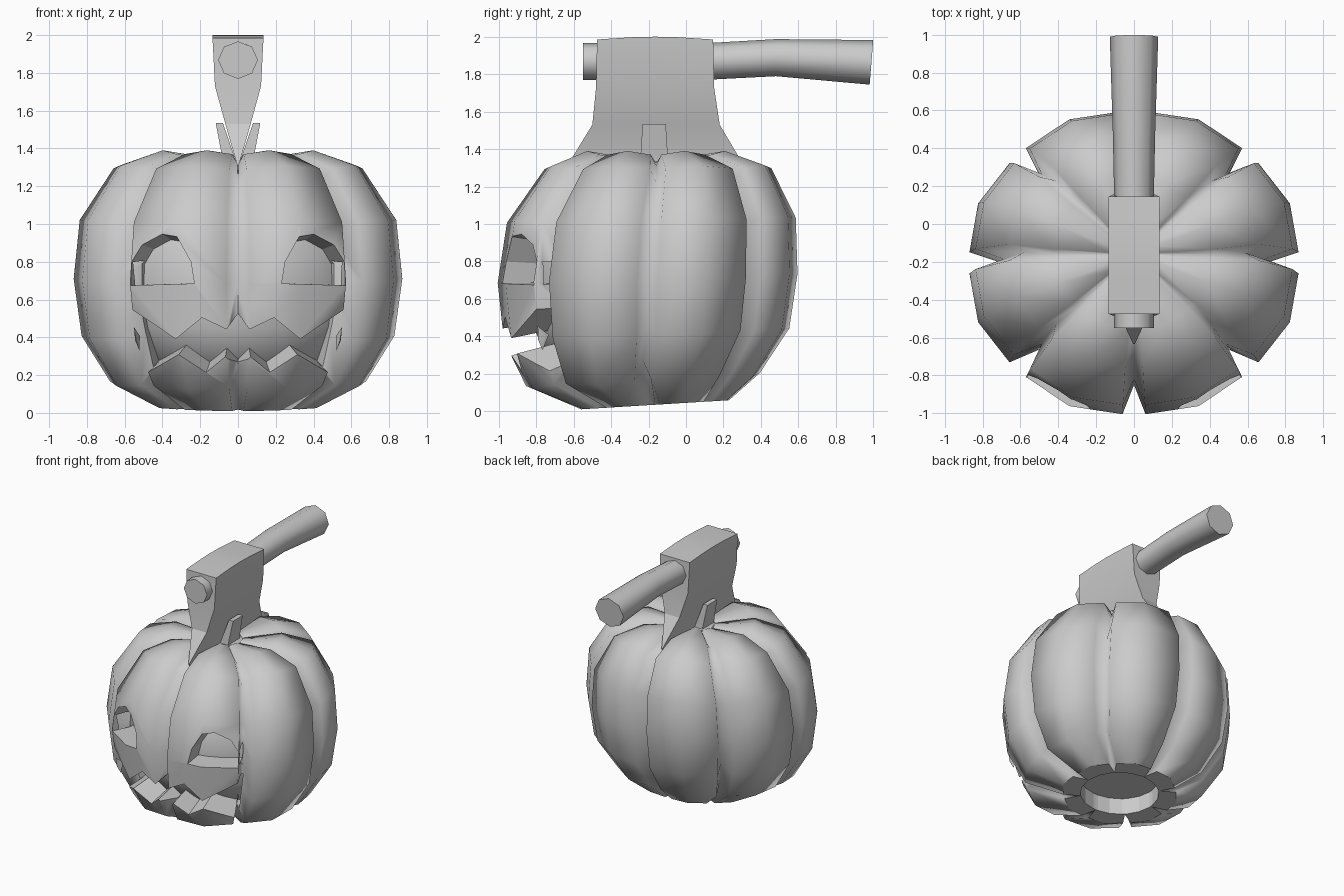
import bpy, bmesh, math
from mathutils import Vector

cube = bpy.data.objects.get("Cube")
if cube:
    bpy.data.objects.remove(cube, do_unlink=True)

gray = bpy.data.materials.new("plain gray")
gray.use_nodes = True
gray.diffuse_color = (0.6, 0.6, 0.6, 1)
gray.node_tree.nodes["Principled BSDF"].inputs["Base Color"].default_value = gray.diffuse_color


def finish(name, bm, smooth=False):
    bmesh.ops.recalc_face_normals(bm, faces=bm.faces)
    for f in bm.faces:
        f.smooth = smooth
    me = bpy.data.meshes.new(name)
    bm.to_mesh(me)
    bm.free()
    me.materials.append(gray)
    ob = bpy.data.objects.new(name, me)
    bpy.context.collection.objects.link(ob)
    return ob


def loft(bm, rings, cap_end=True):
    """Skin a list of closed rings of points; returns the last row."""
    rows = [[bm.verts.new(p) for p in ring] for ring in rings]
    n = len(rows[0])
    for a, b in zip(rows, rows[1:]):
        for i in range(n):
            j = (i + 1) % n
            bm.faces.new((a[i], a[j], b[j], b[i]))
    bm.faces.new(rows[0][::-1])
    if cap_end:
        bm.faces.new(rows[-1])
    return rows[-1]


def activate(ob):
    bpy.ops.object.select_all(action='DESELECT')
    ob.select_set(True)
    bpy.context.view_layer.objects.active = ob


# Pumpkin rows: radius, height, groove depth, centre y
CY, CZ = -0.2, 0.7
ASPECT = 0.92
PROFILE = [(0.30, 0.165, 0, -0.165), (0.30, 0.035, 0, -0.165), (0.43, 0.035, 0.12, -0.165),
           (0.68, 0.17, 0.14, -0.23), (0.83, 0.41, 0.16, -0.21), (0.872, 0.71, 0.17, -0.205),
           (0.84, 1.02, 0.16, -0.185), (0.66, 1.295, 0.12, -0.15), (0.43, 1.37, 0.06, -0.16),
           (0.13, 1.335, 0.01, -0.16)]


def place(r, angle, z, cy):
    """Point on a row, with the lower rows tipped toward the front."""
    y = r * math.sin(angle) * ASPECT
    return (r * math.cos(angle), cy + y, z + 0.045 * y * (1.4 - z))


rings = []
for k, (r, z, depth, cy) in enumerate(PROFILE):
    before, after = PROFILE[max(k - 1, 0)], PROFILE[min(k + 1, len(PROFILE) - 1)]
    tangent = Vector((after[0] - before[0], after[1] - before[1])).normalized()
    normal = Vector((tangent.y, -tangent.x)) if z > 0.1 else Vector((1, 0))
    bulge = min(0.02, depth)
    ring = []
    for lobe in range(8):
        for degrees, push in ((0, -depth), (4, 0), (22.5, bulge), (41, 0)):
            ring.append(place(r + normal.x * push, math.radians(lobe * 45 + degrees),
                              z + normal.y * push, cy))
    rings.append(ring)
bm = bmesh.new()
loft(bm, rings)
pumpkin = finish("pumpkin", bm, smooth=True)

# Keep the recessed underside flat
for p in pumpkin.data.polygons:
    if p.index < 64 or len(p.vertices) > 4:
        p.use_smooth = False

# Smooth core that closes the back of the carvings
bm = bmesh.new()
loft(bm, [[place(r * 0.79, math.radians(i * 11.25), CZ + (z - CZ) * 0.79, cy) for i in range(32)]
          for r, z, depth, cy in PROFILE[2:]])
finish("pumpkin_core", bm, smooth=True)


# Carved face: prisms that narrow toward a point behind the face
APEX = 0.8


def carve(outline):
    near, far = [], []
    for x, z in outline:
        dz = z - CZ
        reach = APEX + 0.8 * math.sqrt(1 - (x / 0.87) ** 2 - (dz / 0.85) ** 2)
        for ring, d in ((near, 0.3), (far, 1.0)):
            t = (APEX + d) / reach
            ring.append((x * t, CY - d, CZ + dz * t))
    bm = bmesh.new()
    loft(bm, [near, far])
    cutter = finish("carving_cutter", bm)
    cutter.hide_render = True
    activate(pumpkin)
    mod = pumpkin.modifiers.new("carve", 'BOOLEAN')
    mod.operation, mod.solver, mod.object = 'DIFFERENCE', 'EXACT', cutter
    bpy.ops.object.modifier_apply(modifier="carve")
    bpy.data.objects.remove(cutter, do_unlink=True)


eye = [(0.23, 0.685), (0.25, 0.80), (0.32, 0.93), (0.40, 0.945),
       (0.51, 0.89), (0.565, 0.80), (0.565, 0.675)]
carve(eye)
carve([(-x, z) for x, z in eye])
upper = [(0, 0.51), (0.06, 0.445), (0.19, 0.505), (0.32, 0.40), (0.565, 0.55)]
lower = [(0.475, 0.22), (0.305, 0.32), (0.165, 0.225), (0.065, 0.305), (0, 0.24)]
half = upper + lower
carve(half + [(-x, z) for x, z in half[-2:0:-1]])

# Axe head: wedge sections from the buried edge up to the arched poll
bm = bmesh.new()
sections = []
for z, w, y0, y1, arch in ((1.22, 0.002, -0.58, 0.26, -0.03), (1.31, 0.004, -0.635, 0.31, 0),
                           (1.53, 0.067, -0.5, 0.18, 0), (1.73, 0.122, -0.48, 0.15, 0),
                           (1.985, 0.135, -0.475, 0.145, 0.015)):
    side = [(y0 + (y1 - y0) * t, z + arch * b)
            for t, b in ((0, 0), (0.3, 0.8), (0.5, 1), (0.7, 0.8), (1, 0))]
    sections.append([(w, y, h) for y, h in side] + [(-w, y, h) for y, h in side[::-1]])
poll = loft(bm, sections, cap_end=False)
for i in range(4):
    bm.faces.new((poll[i], poll[i + 1], poll[8 - i], poll[9 - i]))
head = finish("axe_head", bm)

# Axe handle: eight-sided, slightly bowed and flared
bm = bmesh.new()
rings = []
for y, z, rx, rz, lean in ((-0.55, 1.868, 0.105, 0.099, 0), (0.15, 1.87, 0.105, 0.098, 0),
                           (0.48, 1.888, 0.112, 0.099, 0), (0.99, 1.863, 0.128, 0.119, 0.08)):
    rings.append([(rx * math.cos(a), y + lean * rz * math.sin(a), z + rz * math.sin(a))
                  for a in (math.radians(45 * i) for i in range(8))])
loft(bm, rings)
handle = finish("axe_handle", bm)

# Split stem: two halves spread by the blade
for name, s in (("stem_left", 1), ("stem_right", -1)):
    bm = bmesh.new()
    loft(bm, [[(s * x0, -0.17 - d, z), (s * x1, -0.17 - d, z),
               (s * x1, -0.17 + d, z), (s * x0, -0.17 + d, z)]
              for z, x0, x1, d in ((1.28, 0.0, 0.075, 0.08), (1.36, 0.02, 0.085, 0.073),
                                   (1.535, 0.08, 0.118, 0.062))])
    finish(name, bm)

for ob, limit in ((head, 15), (handle, 50)):
    activate(ob)
    bpy.ops.object.shade_smooth_by_angle(angle=math.radians(limit))
